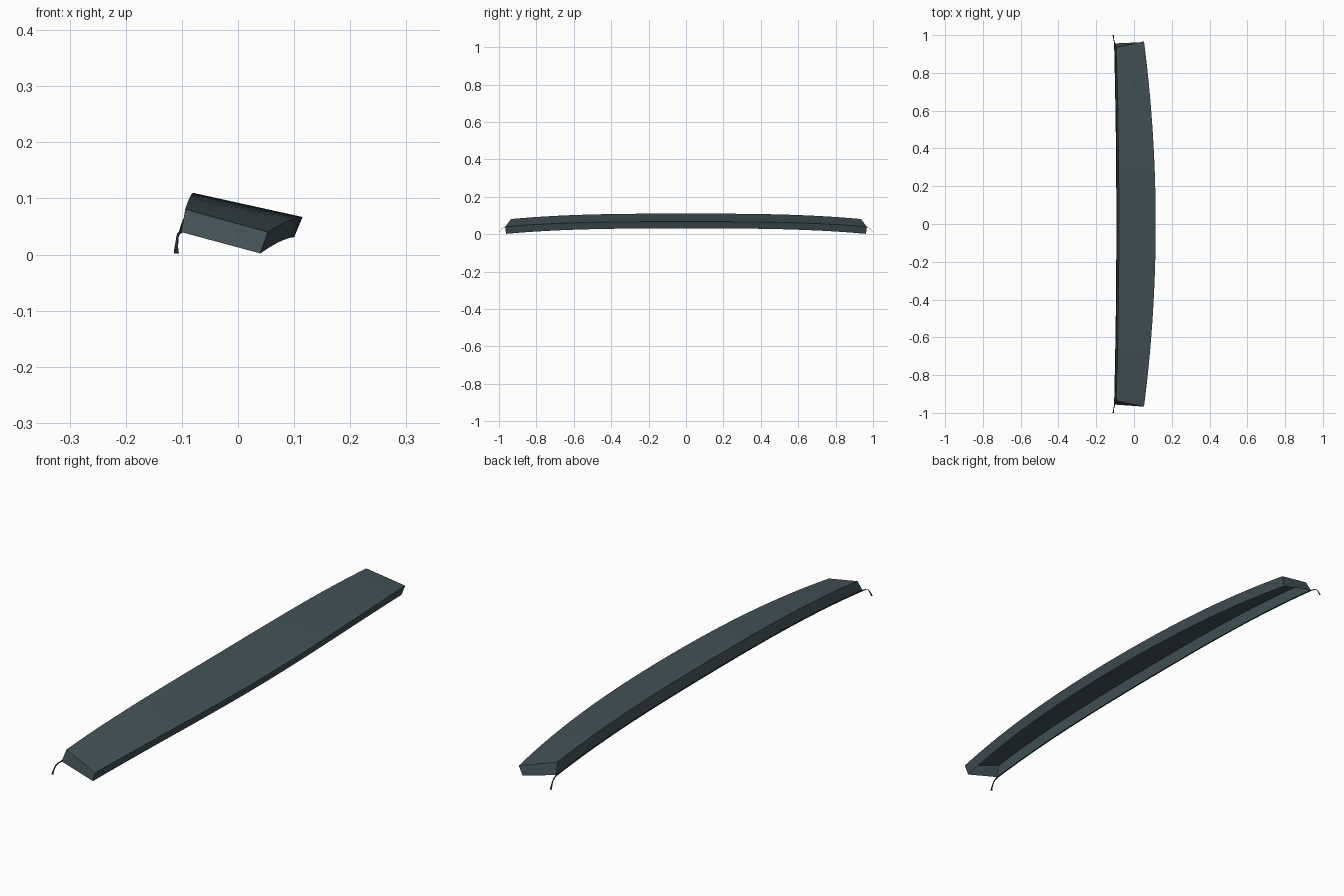
import bpy, bmesh

if "Cube" in bpy.data.objects:
    bpy.data.objects.remove(bpy.data.objects["Cube"])

def material(name, color):
    m = bpy.data.materials.new(name)
    m.diffuse_color = (*color, 1)
    m.use_nodes = True
    m.node_tree.nodes["Principled BSDF"].inputs["Base Color"].default_value = m.diffuse_color
    return m

def finish(name, bm, mat, angle=0.5):
    me = bpy.data.meshes.new(name)
    bm.to_mesh(me)
    bm.free()
    ob = bpy.data.objects.new(name, me)
    bpy.context.collection.objects.link(ob)
    me.materials.append(mat)
    bpy.ops.object.select_all(action='DESELECT')
    bpy.context.view_layer.objects.active = ob
    ob.select_set(True)
    bpy.ops.object.shade_smooth_by_angle(angle=angle)
    return ob

slate = material("slate", (0.055, 0.085, 0.095))
black = material("black", (0.015, 0.02, 0.02))

# Rim section at position t (-1..1): back low, back top, front top, front low
def section(t):
    a, b = t * t, abs(t) ** 3
    return [(-0.089 - 0.012 * a, 0.956 * t, 0.069 - 0.029 * b),
            (-0.080 - 0.014 * a, 0.935 * t, 0.110 - 0.029 * b),
            (0.115 - 0.062 * a, 0.967 * t, 0.067 - 0.027 * b),
            (0.100 - 0.060 * a, 0.962 * t, 0.031 - 0.029 * b)]

# Curved cover, an open-bottomed tray
N = 32
bm = bmesh.new()
rings = [[bm.verts.new(p) for p in section(-1 + 2 * i / N)] for i in range(N + 1)]
for r, s in zip(rings, rings[1:]):
    for k in range(3):
        bm.faces.new((r[k], r[k + 1], s[k + 1], s[k]))
bm.faces.new(rings[0])
bm.faces.new(rings[-1][::-1])
bmesh.ops.recalc_face_normals(bm, faces=bm.faces)
if max(bm.faces, key=lambda f: f.calc_center_median().z).normal.z < 0:
    bmesh.ops.reverse_faces(bm, faces=bm.faces)
finish("curved_cover", bm, slate)

# Thin strap under the back edge, dipping past both ends: (x, y, z, width)
half = []
for i in range(17):
    x, y, z = section(i / 16)[0]
    half.append((x - 0.002, y, z - 0.001, 0.005))
half += [(-0.106, 0.972, 0.037, 0.004), (-0.108, 0.984, 0.031, 0.004),
         (-0.109, 0.992, 0.020, 0.005), (-0.110, 0.997, 0.010, 0.007),
         (-0.110, 1.000, 0.003, 0.009)]
path = [(x, -y, z, w) for x, y, z, w in half[:0:-1]] + half
bm = bmesh.new()
rows = []
for x, y, z, w in path:
    rows.append([bm.verts.new((x + sx * w / 2, y, z + dz))
                 for sx, dz in ((-1, -0.001), (1, -0.001), (1, 0.001), (-1, 0.001))])
for r, s in zip(rows, rows[1:]):
    for k in range(4):
        j = (k + 1) % 4
        bm.faces.new((r[k], r[j], s[j], s[k]))
bm.faces.new(rows[0])
bm.faces.new(rows[-1][::-1])
bmesh.ops.recalc_face_normals(bm, faces=bm.faces)
finish("back_strap", bm, black)
